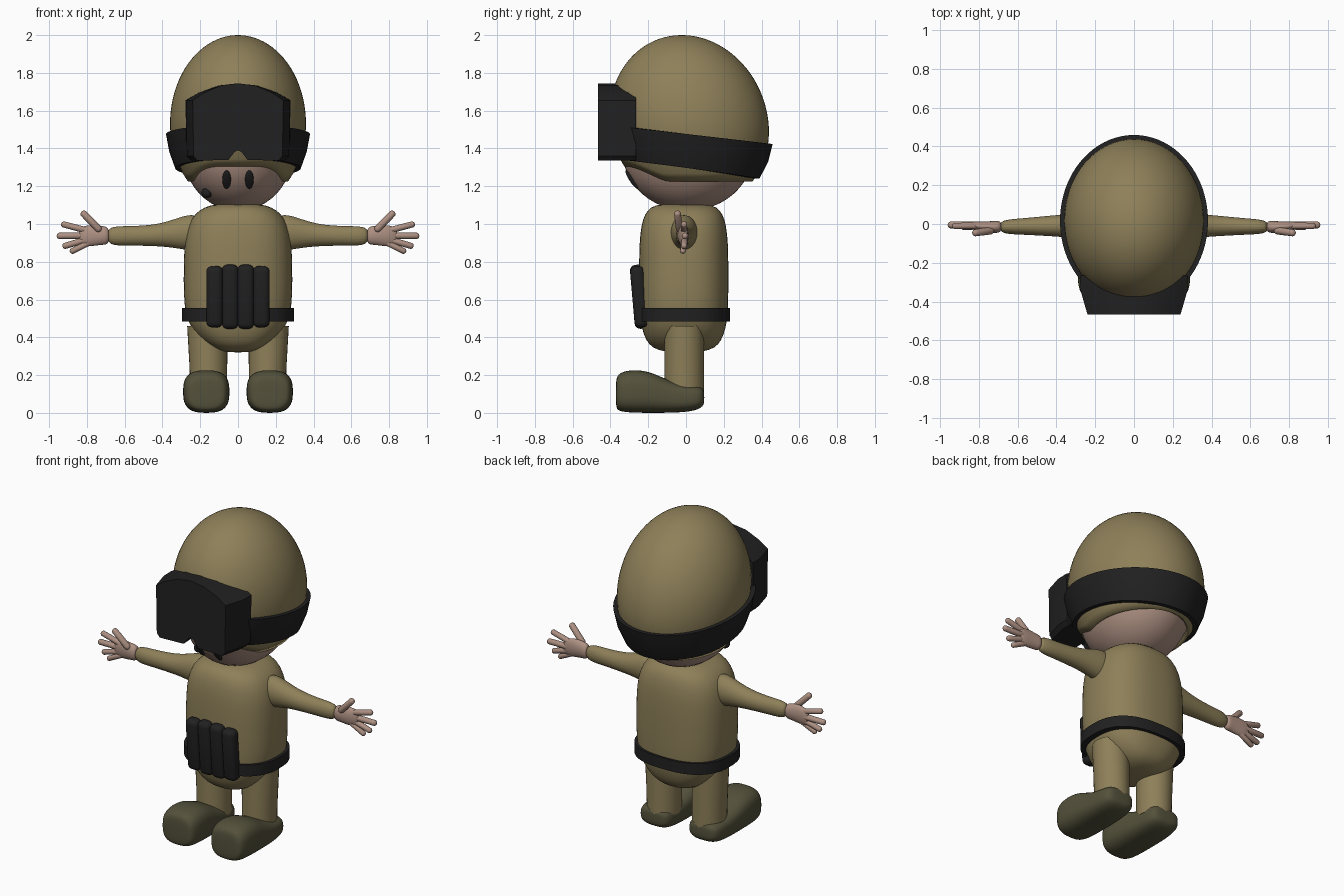
import bpy, bmesh, math
from mathutils import Vector, Matrix

if "Cube" in bpy.data.objects:
    bpy.data.objects.remove(bpy.data.objects["Cube"])

def material(name, rgb):
    m = bpy.data.materials.new(name)
    m.diffuse_color = (*rgb, 1)
    m.use_nodes = True
    m.node_tree.nodes["Principled BSDF"].inputs["Base Color"].default_value = m.diffuse_color
    return m

CLOTH = material("olive_tan_cloth", (0.27, 0.215, 0.10))
BLACK = material("black_rubber", (0.015, 0.015, 0.015))
SKIN = material("skin", (0.42, 0.28, 0.225))
BOOT = material("dark_olive_boot", (0.088, 0.082, 0.043))

def finish(name, bm, mat, angle=40, subsurf=0):
    bmesh.ops.recalc_face_normals(bm, faces=bm.faces[:])
    me = bpy.data.meshes.new(name)
    bm.to_mesh(me)
    bm.free()
    ob = bpy.data.objects.new(name, me)
    bpy.context.collection.objects.link(ob)
    me.materials.append(mat)
    bpy.ops.object.select_all(action='DESELECT')
    ob.select_set(True)
    bpy.context.view_layer.objects.active = ob
    bpy.ops.object.shade_smooth_by_angle(angle=math.radians(angle))
    if subsurf:
        mod = ob.modifiers.new("smooth", 'SUBSURF')
        mod.levels = mod.render_levels = subsurf
    return ob

def loft(name, rings, mat, caps=(True, True), **kw):
    """Skin a list of closed rings that share one point count."""
    bm = bmesh.new()
    vs = [[bm.verts.new(p) for p in r] for r in rings]
    n = len(vs[0])
    for a, b in zip(vs, vs[1:]):
        for i in range(n):
            j = (i + 1) % n
            bm.faces.new((a[i], a[j], b[j], b[i]))
    if caps[0]:
        bm.faces.new(vs[0])
    if caps[1]:
        bm.faces.new(vs[-1])
    return finish(name, bm, mat, **kw)

def oval(c, u, v, power=2, n=32):
    """Superellipse ring about c with half axes u and v."""
    c, u, v = Vector(c), Vector(u), Vector(v)
    out = []
    for i in range(n):
        a = 2 * math.pi * i / n
        ca, sa = math.cos(a), math.sin(a)
        out.append(c + u * math.copysign(abs(ca) ** (2 / power), ca)
                   + v * math.copysign(abs(sa) ** (2 / power), sa))
    return out

def ellipsoid(name, loc, radii, mat, tilt=0, seg=32):
    bm = bmesh.new()
    m = Matrix.Translation(loc) @ Matrix.Rotation(tilt, 4, 'X') @ Matrix.Diagonal((*radii, 1))
    bmesh.ops.create_uvsphere(bm, u_segments=seg, v_segments=seg // 2, radius=1, matrix=m)
    return finish(name, bm, mat, angle=80)

def capsule(name, a, b, r, mat):
    a, b = Vector(a), Vector(b)
    bm = bmesh.new()
    bmesh.ops.create_uvsphere(bm, u_segments=16, v_segments=10, radius=r)
    for v in bm.verts:
        if v.co.z > 1e-5:
            v.co.z += (b - a).length
    q = (b - a).to_track_quat('Z', 'Y').to_matrix().to_4x4()
    bm.transform(Matrix.Translation(a) @ q)
    return finish(name, bm, mat, angle=80)

# Helmet surface: angle t is measured from the front, z is the height
def helmet_point(t, z, off=0.0):
    c = 0.47 if z > 1.53 else 0.45
    f = math.sqrt(max(0, 1 - ((z - 1.53) / c) ** 2))
    return Vector(((0.36 * f + off) * math.sin(t),
                   0.02 - 0.085 * (z - 1.5) - (0.42 * f + off) * math.cos(t), z))

def brim(t):
    y = 0.04 - 0.34 * math.cos(t)
    s = min(1, max(0, (y + 0.29) / 0.19))
    return 1.305 - 0.08 * s * s * (3 - 2 * s)

N, ROWS = 64, 28
rings = []
for k in range(ROWS + 1):
    h = math.sin(0.985 * k / ROWS * math.pi / 2)
    rings.append([helmet_point(2 * math.pi * i / N, brim(2 * math.pi * i / N) * (1 - h) + 2 * h)
                  for i in range(N)])
helmet = loft("helmet", rings, CLOTH, caps=(False, True))
shell = helmet.modifiers.new("thickness", 'SOLIDIFY')
shell.thickness, shell.offset = 0.02, -1

# Goggle strap around the helmet, lower at the back
sections = []
for i in range(61):
    t = math.radians(35 + 290 * i / 60)
    y = 0.03 - 0.41 * math.cos(t)
    lo, hi = 1.296 - 0.127 * y, 1.478 - 0.124 * y
    sections.append([helmet_point(t, lo, -0.005), helmet_point(t, lo, 0.026),
                     helmet_point(t, (lo + hi) / 2, 0.024),
                     helmet_point(t, hi, 0.024), helmet_point(t, hi, -0.005)])
loft("goggle_strap", sections, BLACK)

# Goggles: arched outline with a nose notch, wider toward the helmet
half = [(0, 1.39), (0.018, 1.382), (0.05, 1.34), (0.215, 1.335), (0.235, 1.36),
        (0.24, 1.655), (0.18, 1.695), (0.09, 1.733), (0, 1.745)]
outline = half + [(-x, z) for x, z in half[-2:0:-1]]
loft("goggles", [[Vector((x * w, y, z)) for x, z in outline]
                 for y, w in ((-0.465, 1), (-0.34, 1.15), (-0.265, 1.16))], BLACK, angle=25)

# Head and face
ellipsoid("head", (0, 0.01, 1.38), (0.29, 0.345, 0.31), SKIN, seg=48)
for s, side in ((-1, "right"), (1, "left")):
    ellipsoid(side + "_eye", (s * 0.06, -0.288, 1.235), (0.023, 0.012, 0.058), BLACK,
              tilt=math.radians(33), seg=20)
ellipsoid("mouth_microphone", (-0.165, -0.15, 1.165), (0.028, 0.03, 0.028), BLACK, seg=20)

# Torso
torso = [(0.32, 0.05, 0.07), (0.332, 0.11, 0.14), (0.36, 0.165, 0.185), (0.41, 0.222, 0.212),
         (0.48, 0.265, 0.23), (0.56, 0.286, 0.236), (0.7, 0.29, 0.238), (0.85, 0.287, 0.237),
         (0.95, 0.278, 0.232), (1.03, 0.25, 0.217), (1.075, 0.205, 0.192), (1.1, 0.15, 0.155),
         (1.11, 0.07, 0.08)]
loft("torso", [oval((0, -0.012, z), (x, 0, 0), (0, y, 0), 2.5) for z, x, y in torso],
     CLOTH, angle=80, subsurf=1)

# Belt
loft("belt", [oval((0, -0.012, z), (0.297, 0, 0), (0, 0.246, 0), 2.5, 64)
              for z in (0.485, 0.555)], BLACK)

# Row of four tilted belt pouches
for i, x in enumerate((-0.124, -0.041, 0.041, 0.124)):
    h = 0.34 if i in (1, 2) else 0.325
    bm = bmesh.new()
    bmesh.ops.create_cube(bm, size=1, matrix=Matrix.Diagonal((0.088, 0.075, h, 1)))
    bmesh.ops.bevel(bm, geom=bm.edges[:], offset=0.03, segments=4, profile=0.5, affect='EDGES')
    bm.transform(Matrix.Translation((x, -0.247, 0.615)) @ Matrix.Rotation(math.radians(5), 4, 'X'))
    finish("pouch_%d" % (i + 1), bm, BLACK, angle=60)

# Limbs, one set per side
sleeve = [(0.2, -0.01, 0.955, 0.075, 0.10), (0.28, -0.01, 0.955, 0.07, 0.093),
          (0.36, -0.009, 0.947, 0.059, 0.07), (0.45, -0.01, 0.939, 0.052, 0.056),
          (0.58, -0.013, 0.937, 0.042, 0.051), (0.7, -0.015, 0.937, 0.036, 0.053)]
palm = [(0.68, -0.014, 0.937, 0.031, 0.047), (0.72, -0.016, 0.94, 0.031, 0.05),
        (0.77, -0.014, 0.94, 0.028, 0.058), (0.82, -0.008, 0.935, 0.022, 0.054),
        (0.845, -0.005, 0.935, 0.013, 0.038)]
digits = {"thumb": ((0.74, -0.035, 0.975), (0.815, -0.045, 1.052), 0.019),
          "index_finger": ((0.81, -0.01, 0.968), (0.92, -0.01, 0.997), 0.017),
          "middle_finger": ((0.82, -0.005, 0.938), (0.942, -0.005, 0.937), 0.018),
          "ring_finger": ((0.81, -0.008, 0.915), (0.913, -0.01, 0.885), 0.017),
          "little_finger": ((0.79, -0.012, 0.9), (0.875, -0.016, 0.858), 0.016)}
boot = [(-0.372, 0.08, 0.03, 0.175), (-0.36, 0.105, 0.012, 0.205), (-0.32, 0.12, 0.003, 0.224),
        (-0.25, 0.124, 0, 0.228), (-0.18, 0.122, 0, 0.214), (-0.1, 0.116, 0, 0.175),
        (-0.02, 0.111, 0.003, 0.152), (0.05, 0.106, 0.012, 0.146), (0.085, 0.09, 0.03, 0.135),
        (0.097, 0.055, 0.05, 0.115)]
for s, side in ((-1, "right"), (1, "left")):
    for part, rows, mat in (("sleeve", sleeve, CLOTH), ("palm", palm, SKIN)):
        loft(side + "_" + part, [oval((s * x, y, z), (0, ry, 0), (0, 0, rz), 2, 20)
                                 for x, y, z, ry, rz in rows], mat, angle=60, subsurf=2)
    for part, (a, b, r) in digits.items():
        capsule(side + "_" + part, (s * a[0], *a[1:]), (s * b[0], *b[1:]), r, SKIN)
    loft(side + "_leg", [oval((s * x, -0.01, z), (r, 0, 0), (0, 0.105, 0))
                         for z, x, r in ((0.1, 0.155, 0.097), (0.25, 0.157, 0.1), (0.46, 0.162, 0.107))],
         CLOTH)
    loft(side + "_boot", [oval((s * 0.168, y, (lo + hi) / 2), (w, 0, 0), (0, 0, (hi - lo) / 2), 2.8, 32)
                          for y, w, lo, hi in boot], BOOT, angle=80, subsurf=2)
